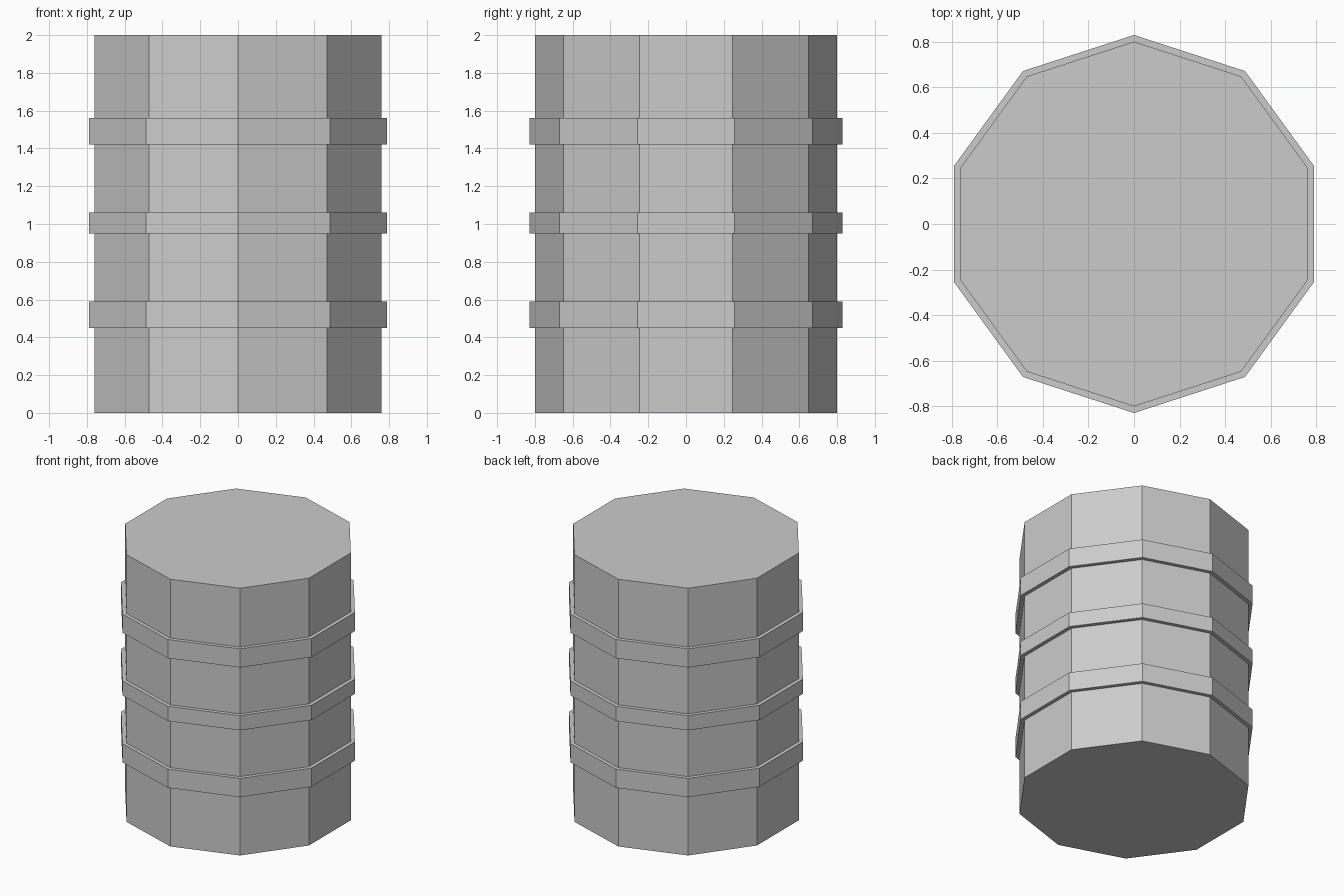
import bpy, bmesh, math

if "Cube" in bpy.data.objects:
    bpy.data.objects.remove(bpy.data.objects["Cube"])

SIDES = 10


def lathe(name, profile, closed):
    """Spin an (r, z) profile into a flat-faced ten-sided solid with a point facing front."""
    bm = bmesh.new()
    rings = []
    for r, z in profile:
        rings.append([bm.verts.new((r * math.sin(2 * math.pi * i / SIDES),
                                    r * math.cos(2 * math.pi * i / SIDES), z))
                      for i in range(SIDES)])
    pairs = list(zip(rings, rings[1:]))
    if closed:
        pairs.append((rings[-1], rings[0]))
    else:
        bm.faces.new(rings[0])
        bm.faces.new(rings[-1])
    for a, b in pairs:
        for i in range(SIDES):
            j = (i + 1) % SIDES
            bm.faces.new((a[i], a[j], b[j], b[i]))
    bmesh.ops.recalc_face_normals(bm, faces=bm.faces)
    mesh = bpy.data.meshes.new(name)
    bm.to_mesh(mesh)
    bm.free()
    obj = bpy.data.objects.new(name, mesh)
    bpy.context.collection.objects.link(obj)
    return obj


# Barrel body
lathe("barrel_body", [(0.8, 0), (0.8, 2)], closed=False)

# Raised hoops, seated slightly into the body
for name, z0, z1 in (("lower_hoop", 0.45, 0.59),
                     ("middle_hoop", 0.95, 1.06),
                     ("upper_hoop", 1.42, 1.56)):
    lathe(name, [(0.79, z0), (0.829, z0), (0.829, z1), (0.79, z1)], closed=True)
